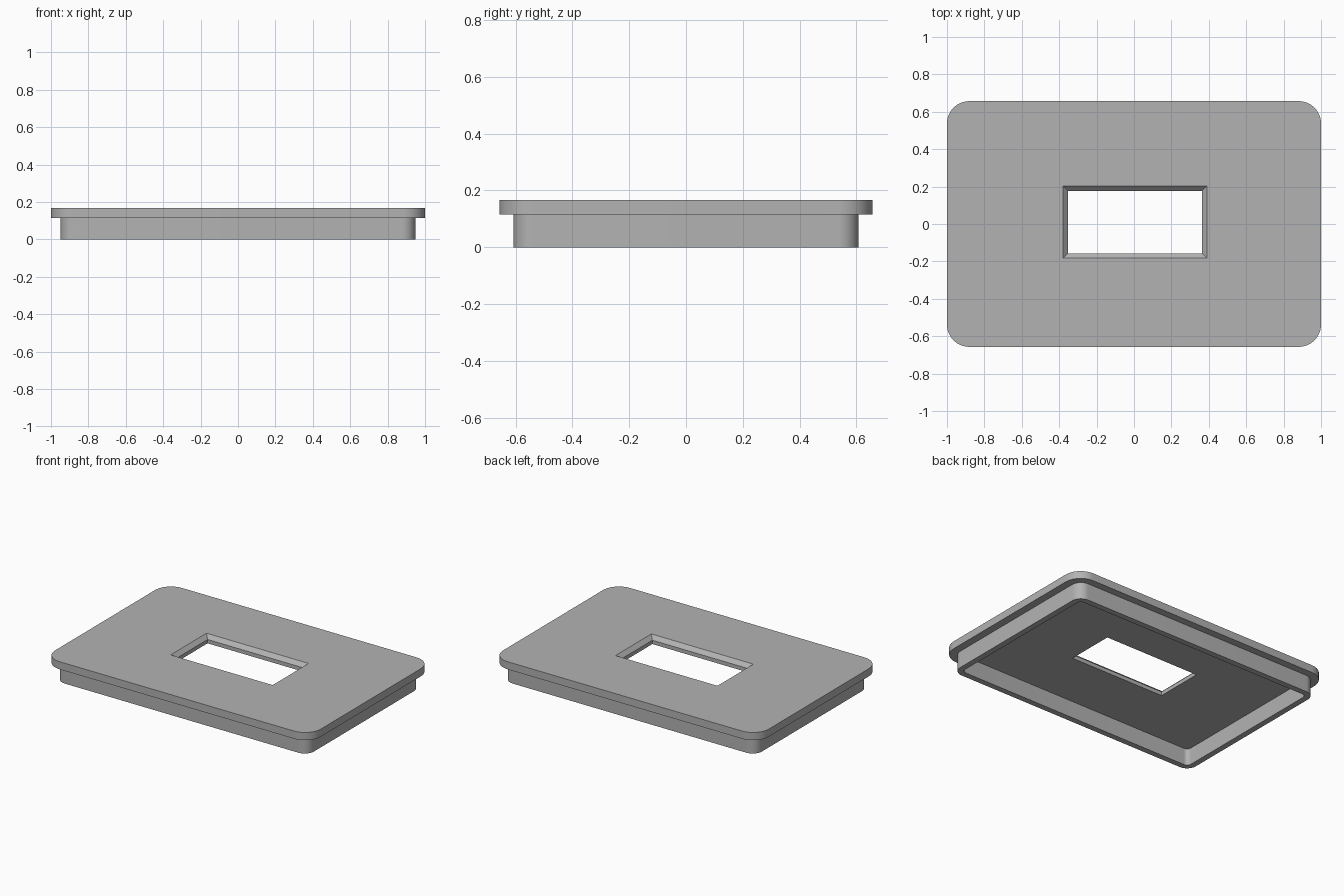
import bpy, bmesh, math

if "Cube" in bpy.data.objects:
    bpy.data.objects.remove(bpy.data.objects["Cube"], do_unlink=True)

CORNER_STEPS = 12

# Single plain grey finish
grey = bpy.data.materials.new("plain_grey")
grey.use_nodes = True
colour = (0.45, 0.45, 0.45, 1)
grey.diffuse_color = colour
grey.node_tree.nodes["Principled BSDF"].inputs["Base Color"].default_value = colour


def ring(half_x, half_y, radius, z, cx=0, cy=0):
    """Rounded rectangle outline; radius 0 collapses to sharp corners."""
    points = []
    for quarter, (sx, sy) in enumerate([(1, 1), (-1, 1), (-1, -1), (1, -1)]):
        for step in range(CORNER_STEPS + 1):
            a = (quarter + step / CORNER_STEPS) * math.pi / 2
            points.append((cx + sx * (half_x - radius) + radius * math.cos(a),
                           cy + sy * (half_y - radius) + radius * math.sin(a), z))
    return points


def loft(name, rings, closed):
    """Join successive outlines with faces, then shade the corners smooth."""
    bm = bmesh.new()
    loops = [[bm.verts.new(p) for p in r] for r in rings]
    pairs = list(zip(loops, loops[1:]))
    if closed:
        pairs.append((loops[-1], loops[0]))
    for a, b in pairs:
        for i in range(len(a)):
            j = (i + 1) % len(a)
            bm.faces.new((a[i], a[j], b[j], b[i]))
    bmesh.ops.remove_doubles(bm, verts=bm.verts, dist=1e-5)
    bmesh.ops.recalc_face_normals(bm, faces=bm.faces)
    mesh = bpy.data.meshes.new(name)
    bm.to_mesh(mesh)
    bm.free()
    mesh.materials.append(grey)
    obj = bpy.data.objects.new(name, mesh)
    bpy.context.collection.objects.link(obj)
    bpy.ops.object.select_all(action="DESELECT")
    obj.select_set(True)
    bpy.context.view_layer.objects.active = obj
    bpy.ops.object.shade_smooth_by_angle(angle=math.radians(30))
    return obj


TOP, LEDGE, CHAMFER = 0.167, 0.115, 0.026
win_x, win_y = 0.358, 0.167
offset = (0.005, 0.01)

# Cover plate with a chamfered rectangular window
loft("cover_plate", [
    ring(win_x + CHAMFER, win_y + CHAMFER, 0, TOP, *offset),
    ring(1, 0.657, 0.12, TOP),
    ring(1, 0.657, 0.12, LEDGE),
    ring(win_x, win_y, 0, LEDGE, *offset),
    ring(win_x, win_y, 0, TOP - CHAMFER, *offset),
], closed=True)

# Hollow skirt wall below the plate
loft("skirt_wall", [
    ring(0.948, 0.607, 0.07, LEDGE),
    ring(0.948, 0.607, 0.07, 0),
    ring(0.908, 0.567, 0.03, 0),
    ring(0.908, 0.567, 0.03, LEDGE),
], closed=False)

# The open-topped wall must face outward on its outer side
skirt = bpy.data.objects["skirt_wall"].data
outer = max(skirt.polygons, key=lambda p: abs(p.center.x))
if outer.normal.x * outer.center.x < 0:
    skirt.flip_normals()
